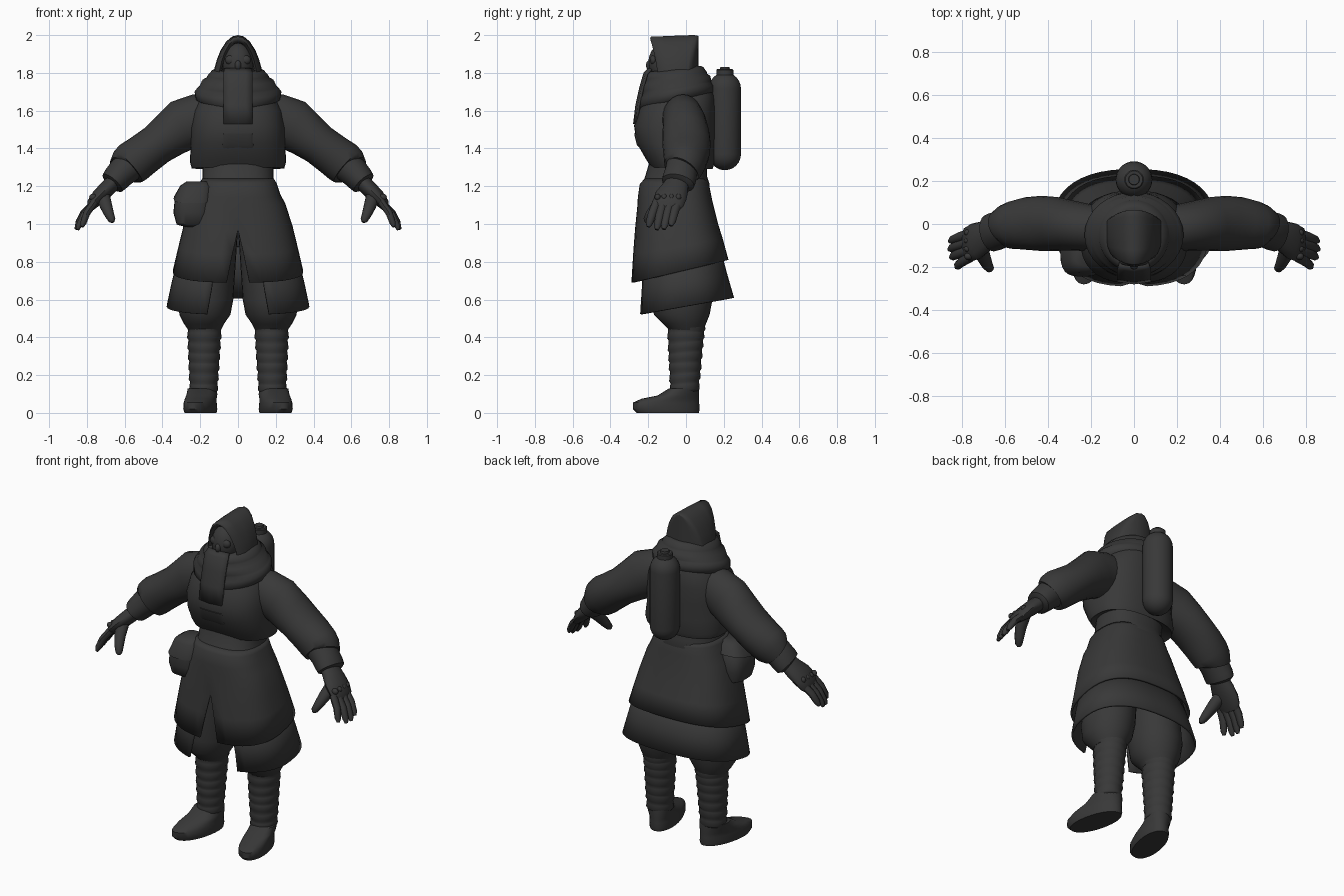
import bpy, bmesh, math, random
from mathutils import Vector

random.seed(4)
cloth = bpy.data.materials.new("charcoal cloth")
cloth.diffuse_color = (0.04, 0.04, 0.04, 1)


def finish(bm, name, mirror=False, solid=0, angle=40):
    bmesh.ops.remove_doubles(bm, verts=bm.verts, dist=0.0005)
    bmesh.ops.recalc_face_normals(bm, faces=bm.faces)
    me = bpy.data.meshes.new(name)
    bm.to_mesh(me)
    bm.free()
    me.shade_smooth()
    me.set_sharp_from_angle(angle=math.radians(angle))
    me.materials.append(cloth)
    ob = bpy.data.objects.new(name, me)
    bpy.context.collection.objects.link(ob)
    if solid:
        ob.modifiers.new("thickness", "SOLIDIFY").thickness = solid
    if mirror:
        ob.modifiers.new("mirror", "MIRROR")
    return ob


def skin(bm, rings, closed, caps):
    n = len(rings[0])
    for a, b in zip(rings, rings[1:]):
        for i in range(n if closed else n - 1):
            j = (i + 1) % n
            bm.faces.new((a[i], a[j], b[j], b[i]))
    if caps[0]:
        bm.faces.new(rings[0])
    if caps[1]:
        bm.faces.new(rings[-1])


def shell(name, rows, n=28, p=2.0, shear=0.0, split=False, caps=(1, 1), **kw):
    """Stacked horizontal sections: z front, z back, x min, x max, y front, y back, gap."""
    bm = bmesh.new()
    rings = []
    for zf, zb, x0, x1, yf, yb, *gap in rows:
        rx, ry, cx, cy = (x1 - x0) / 2, (yb - yf) / 2, (x0 + x1) / 2, (yf + yb) / 2
        g = math.asin((gap[0] / rx) ** (p / 2)) if gap else 0
        ring = []
        for i in range(n):
            t = g + (2 * math.pi - 2 * g) * i / (n - 1 if split else n)
            s, c = math.sin(t), -math.cos(t)
            s = math.copysign(abs(s) ** (2 / p), s)
            c = math.copysign(abs(c) ** (2 / p), c)
            y = cy + ry * c
            ring.append(bm.verts.new((cx + rx * s - shear * y, y, zf + (zb - zf) * (c + 1) / 2)))
        rings.append(ring)
    skin(bm, rings, not split, (0, 0) if split else caps)
    return finish(bm, name, **kw)


def tube(name, pts, n=16, **kw):
    """Sections along a path: x, y, z, radius in y, radius across."""
    bm = bmesh.new()
    rings = []
    c = [Vector(q[:3]) for q in pts]
    for i, q in enumerate(pts):
        t = (c[min(i + 1, len(c) - 1)] - c[max(i - 1, 0)]).normalized()
        u = Vector((0, 1, 0))
        u = (u - t * u.dot(t)).normalized()
        v = t.cross(u)
        rings.append([bm.verts.new(c[i] + u * q[3] * math.cos(a) + v * q[4] * math.sin(a))
                      for a in (2 * math.pi * k / n for k in range(n))])
    skin(bm, rings, True, (1, 1))
    return finish(bm, name, **kw)


def ball(name, loc, size, **kw):
    bm = bmesh.new()
    bmesh.ops.create_uvsphere(bm, u_segments=16, v_segments=10, radius=1)
    for v in bm.verts:
        v.co = Vector([v.co[k] * size[k] + loc[k] for k in range(3)])
    return finish(bm, name, **kw)


# feet, wrapped shins and baggy trousers
shell("foot", [(0, 0, .102, .258, -.26, .068), (.02, .02, .097, .263, -.28, .072),
               (.055, .05, .1, .26, -.28, .07), (.075, .075, .103, .26, -.235, .07),
               (.092, .1, .105, .262, -.15, .07), (.13, .13, .112, .262, -.09, .068)],
      p=2.1, shear=.19, mirror=True)
wraps = []
for i in range(7):
    z, f = .11 + i * .055, i / 6
    k = random.uniform(-.012, .012)
    for dz, r in ((0, -.001), (.012, .007), (.04, .004)):
        wraps.append((z + dz + k, z + dz - k, .112 - .022 * f - r, .252 + .013 * f + r,
                      -.08 - .015 * f - r, .066 + .03 * f + r))
shell("shin_wrap", wraps, n=20, angle=60, mirror=True)
shell("trouser_leg", [(.44, .44, .09, .265, -.09, .09), (.47, .47, .075, .285, -.12, .105),
                      (.52, .52, .04, .31, -.17, .125), (.6, .6, .025, .32, -.18, .14),
                      (.75, .75, .015, .3, -.18, .14), (.98, .98, 0, .24, -.17, .11)], mirror=True)

# layered coat skirts, open at the front
shell("under_skirt", [(.82, .88, -.31, .31, -.235, .18, .12), (.66, .73, -.35, .35, -.245, .22, .14),
                      (.52, .61, -.378, .378, -.258, .255, .165)], n=40, p=2.4, split=True, solid=.012)
shell("coat_skirt", [(1.24, 1.24, -.19, .19, -.22, .11, 0), (1.21, 1.22, -.205, .205, -.245, .12, 0),
                     (1.14, 1.17, -.225, .225, -.255, .13, 0), (1.1, 1.12, -.25, .25, -.257, .14, 0),
                     (.97, 1.0, -.29, .29, -.27, .17, 0), (.84, .92, -.315, .315, -.28, .195, .03),
                     (.69, .81, -.345, .345, -.29, .225, .06)], n=41, p=2.6, split=True, solid=.012)

# waist sash
shell("waist", [(1.15, 1.17, -.19, .19, -.22, .11), (1.2, 1.21, -.205, .205, -.245, .125),
                (1.24, 1.25, -.188, .188, -.22, .112), (1.34, 1.34, -.19, .19, -.19, .11)], p=2.4)

# jacket body
shell("jacket", [(1.34, 1.32, -.18, .18, -.17, .1), (1.3, 1.29, -.245, .245, -.185, .14),
                 (1.34, 1.32, -.255, .255, -.21, .15), (1.43, 1.4, -.25, .25, -.262, .15),
                 (1.52, 1.5, -.25, .25, -.275, .155), (1.6, 1.6, -.235, .235, -.25, .155),
                 (1.66, 1.68, -.2, .2, -.22, .15), (1.73, 1.76, -.13, .13, -.18, .12)],
      n=36, p=2.5)
shell("chest_flap", [(1.38, 1.38, -.09, .09, -.225, -.18), (1.42, 1.42, -.085, .085, -.261, -.2),
                     (1.48, 1.48, -.08, .08, -.275, -.2)], n=20, p=5)

# sleeves, cuffs
tube("sleeve", [(.1, -.02, 1.585, .1, .1), (.2, -.018, 1.56, .108, .132), (.29, -.007, 1.525, .116, .138),
                (.36, 0, 1.472, .125, .121), (.43, .003, 1.42, .128, .109), (.5, .002, 1.368, .122, .111),
                (.555, -.005, 1.328, .112, .115), (.583, -.012, 1.303, .105, .11),
                (.6, -.018, 1.287, .093, .092), (.59, -.018, 1.294, .07, .06)], n=24, mirror=True)
tube("cuff", [(.58, -.018, 1.305, .088, .085), (.62, -.028, 1.268, .086, .078), (.645, -.035, 1.24, .09, .074),
              (.665, -.042, 1.217, .088, .068), (.672, -.045, 1.21, .07, .045)], n=20, mirror=True)

# hands
tube("palm", [(.655, -.045, 1.225, .06, .042), (.695, -.06, 1.185, .074, .043), (.735, -.08, 1.147, .086, .04),
              (.77, -.095, 1.107, .082, .031), (.785, -.1, 1.077, .06, .015)], mirror=True)
for i, (y0, y1, x1, z1) in enumerate(((-.155, -.2, .825, .985), (-.12, -.155, .85, .97),
                                      (-.082, -.118, .858, .972), (-.045, -.08, .855, .99))):
    x0, z0 = .76, 1.115
    tube(f"finger_{i + 1}", [(x0 + (x1 - x0) * f + b, y0 + (y1 - y0) * f, z0 + (z1 - z0) * f + b, r, r * .85)
                             for f, r, b in ((0, .024, 0), (.5, .023, .008), (.85, .02, .003), (1, .01, 0))],
         n=10, mirror=True)
    ball(f"knuckle_{i + 1}", (.768, y0 + .005, 1.142), (.02, .016, .018), mirror=True)
tube("thumb", [(.715, -.1, 1.15, .035, .038), (.7, -.15, 1.1, .032, .034), (.683, -.185, 1.055, .028, .027),
               (.668, -.207, 1.022, .02, .02), (.662, -.213, 1.01, .008, .009)], n=10, mirror=True)

# wound scarf: stacked sloping folds, then the hanging end
folds = [(1.6, 1.68, .185, -.235, .13), (1.625, 1.7, .225, -.255, .15), (1.665, 1.735, .23, -.25, .148),
         (1.69, 1.75, .215, -.235, .135), (1.7, 1.755, .205, -.24, .135), (1.735, 1.785, .19, -.235, .128),
         (1.755, 1.795, .165, -.218, .112), (1.765, 1.805, .162, -.222, .11), (1.79, 1.83, .14, -.215, .092),
         (1.805, 1.838, .115, -.2, .075), (1.8, 1.83, .07, -.17, .04)]
shell("scarf", [(zf, zb, -rx, rx, yf, yb) for zf, zb, rx, yf, yb in folds], n=32, angle=60)
bm = bmesh.new()
strip = [[bm.verts.new((x * w, y + abs(x) * .15, z)) for x in (-.078, -.04, 0, .04, .078)]
         for w, y, z in ((.9, -.2, 1.825), (1, -.225, 1.8), (1, -.248, 1.72), (1, -.268, 1.63), (1, -.28, 1.53))]
skin(bm, strip, False, (0, 0))
finish(bm, "scarf_end", solid=.014)

# hood: arches swept from the rounded back to the recessed face opening
arch = [(.13, 1.76), (.126, 1.82), (.112, 1.87), (.092, 1.92), (.062, 1.967), (.03, 1.993)]
arch = arch + [(0, 2.0)] + [(-x, z) for x, z in reversed(arch)]
sweep = [(.066, s, h, -3) for s, h in ((.001, .96), (.3, .965), (.6, .97), (.85, .98))]
sweep += [(.056, .96, .995, -2.5), (.035, 1, 1, -1.5), (-.05, 1, .988, -1), (-.12, .97, .975, 1),
          (-.185, .86, .97, 4), (-.19, .77, .92, 4), (-.165, .7, .84, 3), (-.08, .66, .8, 0)]
bm = bmesh.new()
rings = [[bm.verts.new((x * s, y + bend * (x * s) ** 2, 1.76 + (z - 1.76) * h)) for x, z in arch]
         for y, s, h, bend in sweep]
skin(bm, rings, False, (0, 0))
finish(bm, "hood", angle=80)

# masked face with goggles and nose
ball("face", (0, -.115, 1.85), (.082, .085, .11))
ball("goggle", (.038, -.172, 1.868), (.03, .02, .026), mirror=True)
ball("nose", (0, -.19, 1.84), (.018, .022, .028))

# back tank with rounded ends and valve cap
profile = [(1.285 + .085 * (1 - math.cos(a)), .084 * math.sin(a) + .001)
           for a in (math.pi / 2 * k / 6 for k in range(7))]
profile += [(3.087 - z, r) for z, r in reversed(profile)]
shell("tank", [(z, z, -r, r, .206 - r, .206 + r) for z, r in profile], n=32)
valve = ((1.78, .045), (1.815, .045), (1.82, .04), (1.82, .026), (1.832, .024))
shell("tank_valve", [(z, z, -r, r, .206 - r, .206 + r) for z, r in valve], n=20)

# hip pouch with flap
pouch = [(.985, .985, -.28, -.18, -.23, -.1), (1.0, .995, -.325, -.155, -.255, -.07),
         (1.06, 1.06, -.342, -.142, -.268, -.055), (1.13, 1.13, -.335, -.14, -.268, -.06),
         (1.2, 1.2, -.3, -.14, -.25, -.09), (1.22, 1.22, -.27, -.16, -.22, -.12)]
flap = [(1.11, 1.16, -.341, -.137, -.274, -.058), (1.2, 1.205, -.306, -.137, -.256, -.085),
        (1.225, 1.225, -.272, -.157, -.225, -.115)]
for name, rows in (("pouch", pouch), ("pouch_flap", flap)):
    shell(name, [(a, b, c, d, e + .03, f + .035) for a, b, c, d, e, f in rows], n=24, p=3, angle=50)
